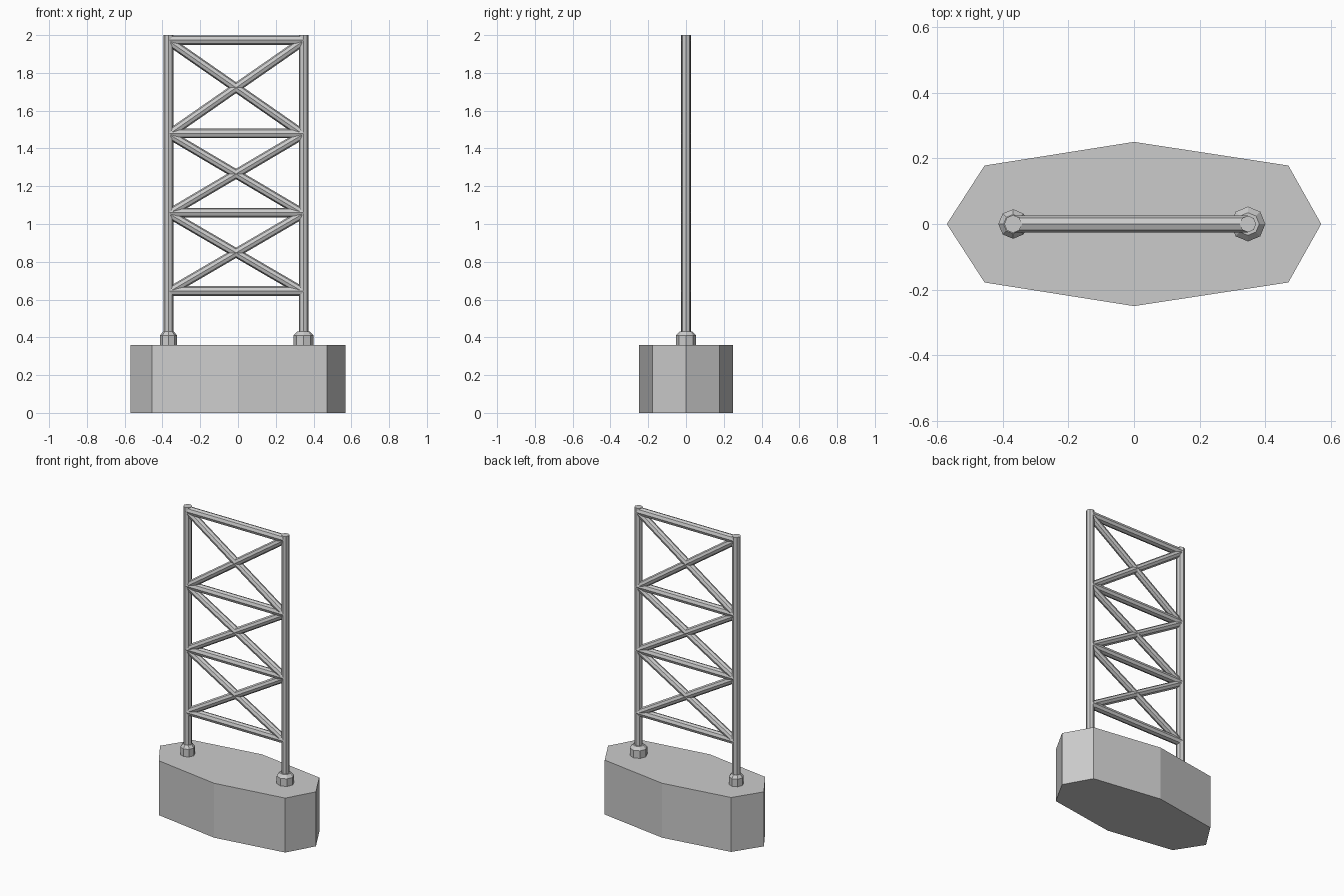
import bpy
import bmesh
from mathutils import Vector

cube = bpy.data.objects.get("Cube")
if cube:
    bpy.data.objects.remove(cube, do_unlink=True)


def make_material(name, value):
    mat = bpy.data.materials.new(name)
    mat.use_nodes = True
    color = (value, value, value, 1)
    mat.diffuse_color = color
    mat.node_tree.nodes["Principled BSDF"].inputs["Base Color"].default_value = color
    return mat


grey = make_material("plain grey", 0.6)


def finish(name, bm):
    bmesh.ops.recalc_face_normals(bm, faces=bm.faces)
    mesh = bpy.data.meshes.new(name)
    bm.to_mesh(mesh)
    bm.free()
    mesh.materials.append(grey)
    obj = bpy.data.objects.new(name, mesh)
    bpy.context.collection.objects.link(obj)
    return obj


def tube(name, start, end, radius):
    """Eight-sided bar between two points."""
    a, b = Vector(start), Vector(end)
    bm = bmesh.new()
    bmesh.ops.create_cone(bm, cap_ends=True, segments=8, radius1=radius,
                          radius2=radius, depth=(b - a).length)
    obj = finish(name, bm)
    obj.location = (a + b) / 2
    obj.rotation_euler = (b - a).to_track_quat('Z', 'Y').to_euler()
    return obj


def collar(name, x, radius):
    """Eight-sided foot with a bevelled upper rim."""
    bm = bmesh.new()
    for r1, r2, low, high in ((radius, radius, 0.36, 0.41),
                              (radius, radius * 0.65, 0.41, 0.43)):
        ring = bmesh.ops.create_cone(bm, cap_ends=True, segments=8,
                                     radius1=r1, radius2=r2, depth=high - low)
        bmesh.ops.translate(bm, verts=ring["verts"], vec=(x, 0, (low + high) / 2))
    return finish(name, bm)


# Eight-sided plinth
outline = [(-0.57, 0), (-0.455, -0.178), (0, -0.25), (0.47, -0.178),
           (0.57, 0), (0.47, 0.178), (0, 0.25), (-0.455, 0.178)]
bm = bmesh.new()
face = bm.faces.new([bm.verts.new((x, y, 0)) for x, y in outline])
top = bmesh.ops.extrude_face_region(bm, geom=[face])["geom"]
bmesh.ops.translate(bm, vec=(0, 0, 0.36),
                    verts=[v for v in top if isinstance(v, bmesh.types.BMVert)])
bm.faces.new([v for v in face.verts]) if not face.is_valid else None
finish("plinth", bm)

# Posts with their collars
right_x, left_x = -0.368, 0.347
tube("right_post", (right_x, 0, 0.36), (right_x, 0, 2.0), 0.027)
tube("left_post", (left_x, 0, 0.36), (left_x, 0, 2.0), 0.025)
collar("right_collar", right_x, 0.045)
collar("left_collar", left_x, 0.053)

# Rungs and crossed braces
levels = [0.645, 1.06, 1.48, 1.973]
for i, z in enumerate(levels):
    tube(f"rung_{i + 1}", (right_x, 0, z), (left_x, 0, z), 0.026)
for i, (low, high) in enumerate(zip(levels, levels[1:])):
    tube(f"rising_brace_{i + 1}", (right_x + 0.01, 0, low), (left_x - 0.01, 0, high - 0.01), 0.024)
    tube(f"falling_brace_{i + 1}", (right_x + 0.01, 0, high - 0.01), (left_x - 0.01, 0, low), 0.024)
